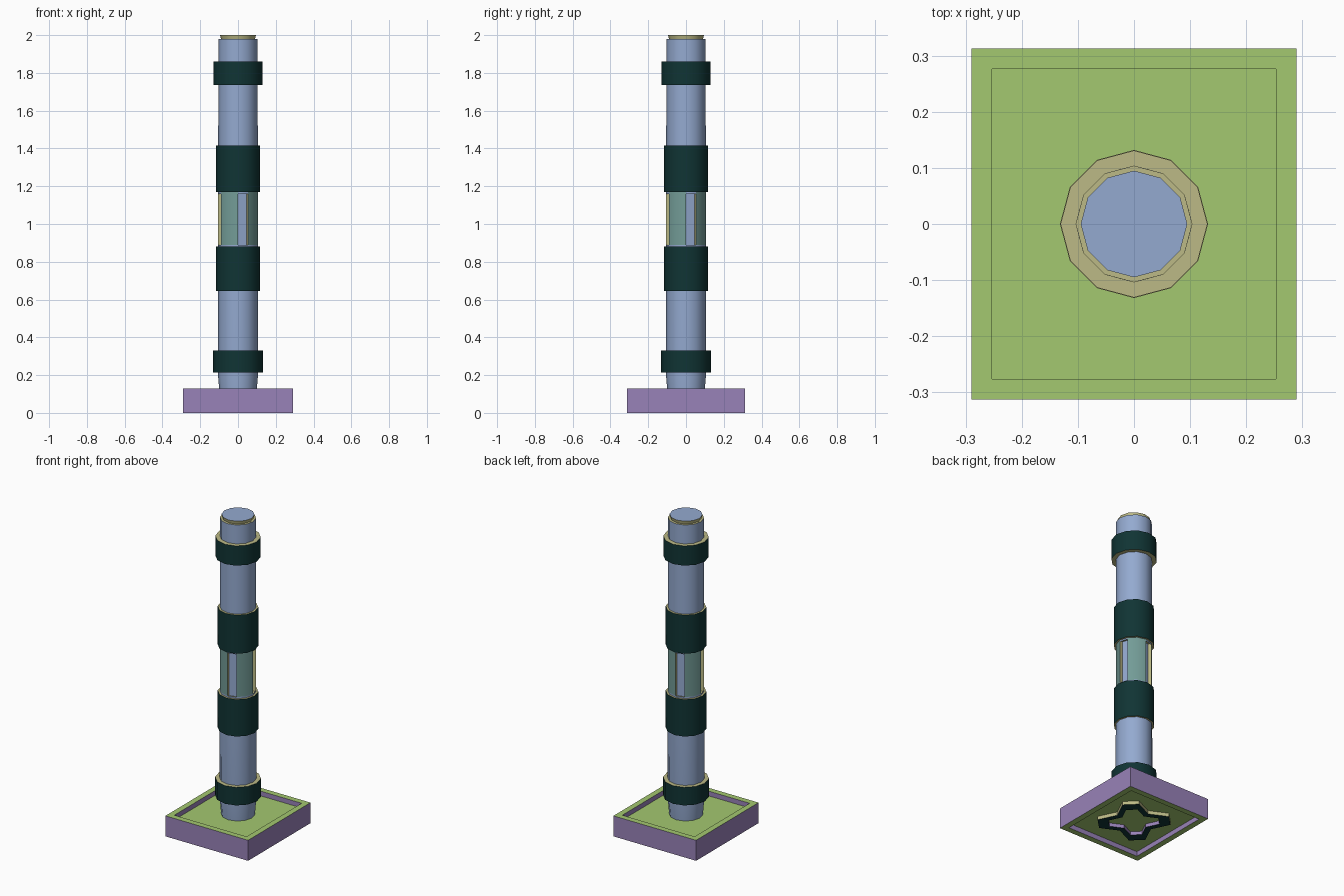
import bpy, bmesh, math
from mathutils import Vector

if "Cube" in bpy.data.objects:
    bpy.data.objects.remove(bpy.data.objects["Cube"], do_unlink=True)


def material(name, rgb):
    lin = [((c / 255 + 0.055) / 1.055) ** 2.4 for c in rgb] + [1.0]
    m = bpy.data.materials.new(name)
    m.use_nodes = True
    m.diffuse_color = lin
    m.node_tree.nodes["Principled BSDF"].inputs["Base Color"].default_value = lin
    return m


BLUE, PURPLE, GREEN, DARK, TAN, TEAL = range(6)
MATS = [material("pale blue", (148, 170, 208)),
        material("purple", (152, 130, 184)),
        material("leaf green", (163, 200, 112)),
        material("dark green", (16, 52, 52)),
        material("tan", (188, 186, 134)),
        material("teal", (116, 157, 152))]
SIDES = 12


def finish(name, bm):
    bmesh.ops.recalc_face_normals(bm, faces=bm.faces)
    me = bpy.data.meshes.new(name)
    bm.to_mesh(me)
    bm.free()
    for m in MATS:
        me.materials.append(m)
    ob = bpy.data.objects.new(name, me)
    bpy.context.collection.objects.link(ob)
    bpy.ops.object.select_all(action='DESELECT')
    ob.select_set(True)
    bpy.context.view_layer.objects.active = ob
    bpy.ops.object.shade_smooth_by_angle(angle=math.radians(35))
    return ob


def bridge(bm, loops, mats):
    # quads between consecutive closed loops, one colour per band
    for a, b, mat in zip(loops, loops[1:], mats):
        n = len(a)
        for i in range(n):
            j = (i + 1) % n
            bm.faces.new((a[i], a[j], b[j], b[i])).material_index = mat


def lathe(name, profile, mats, top=None, close=False):
    bm = bmesh.new()
    loops = [[bm.verts.new((r * math.cos(math.tau * i / SIDES),
                            r * math.sin(math.tau * i / SIDES), z))
              for i in range(SIDES)] for r, z in profile]
    bridge(bm, loops + (loops[:1] if close else []), mats)
    if top is not None:
        bm.faces.new(loops[-1]).material_index = top
    return finish(name, bm)


# Base slab with a sunken panel above and below
bm = bmesh.new()
bmesh.ops.create_cube(bm, size=1)
for v in bm.verts:
    v.co = (v.co.x * 0.58, v.co.y * 0.626, (v.co.z + 0.5) * 0.13)
panels = [f for f in bm.faces if abs(f.normal.z) > 0.5]
bmesh.ops.inset_individual(bm, faces=panels, thickness=0.052, depth=0)
bmesh.ops.inset_individual(bm, faces=panels, thickness=0, depth=-0.03)
bm.normal_update()
for f in bm.faces:
    f.material_index = GREEN if abs(f.normal.z) > 0.5 else PURPLE
finish("base_slab", bm)

# Four-lobed moulding under the base
bm = bmesh.new()
star = []
for k in range(4):
    for turn, r in ((-13, 0.21), (13, 0.21), (45, 0.125)):
        a = math.radians(45 + 90 * k + turn)
        star.append(Vector((r * math.cos(a), r * math.sin(a), 0)))
loops = [[bm.verts.new(p * s + Vector((0, 0, z))) for p in star]
         for s, z in ((1, 0.031), (1, 0.008), (0.7, 0.008), (0.7, 0.031))]
bridge(bm, loops, (TAN, DARK, PURPLE))
finish("underside_moulding", bm)

# Shaft below and above the windows, with the end cap
lathe("lower_shaft", [(0.097, 0.095), (0.107, 0.215), (0.105, 0.89)],
      (BLUE, BLUE))
lathe("upper_shaft", [(0.105, 1.16), (0.104, 1.98), (0.09, 1.98), (0.095, 2.0)],
      (BLUE, TAN, TAN), top=BLUE)

# Window section: every third side is a sunken pane with tan reveals
bm = bmesh.new()
loops = [[bm.verts.new((0.105 * math.cos(math.tau * i / SIDES),
                        0.105 * math.sin(math.tau * i / SIDES), z))
          for i in range(SIDES)] for z in (0.88, 1.17)]
bridge(bm, loops, (TEAL,))
bm.normal_update()
bm.faces.ensure_lookup_table()
panes = [bm.faces[i] for i in range(0, SIDES, 3)]
rims = bmesh.ops.inset_individual(bm, faces=panes, thickness=0.004, depth=-0.02)
for f in rims["faces"]:
    f.material_index = TAN
for f in panes:
    f.material_index = BLUE
finish("window_section", bm)

# Collars
for name, r, z0, z1 in (("bottom_collar", 0.132, 0.215, 0.33),
                        ("lower_window_collar", 0.117, 0.645, 0.88),
                        ("upper_window_collar", 0.117, 1.17, 1.415),
                        ("top_collar", 0.131, 1.735, 1.86)):
    lathe(name, [(0.08, z0), (r, z0), (r, z1), (0.08, z1)],
          (TAN, DARK, TAN, TAN), close=True)
